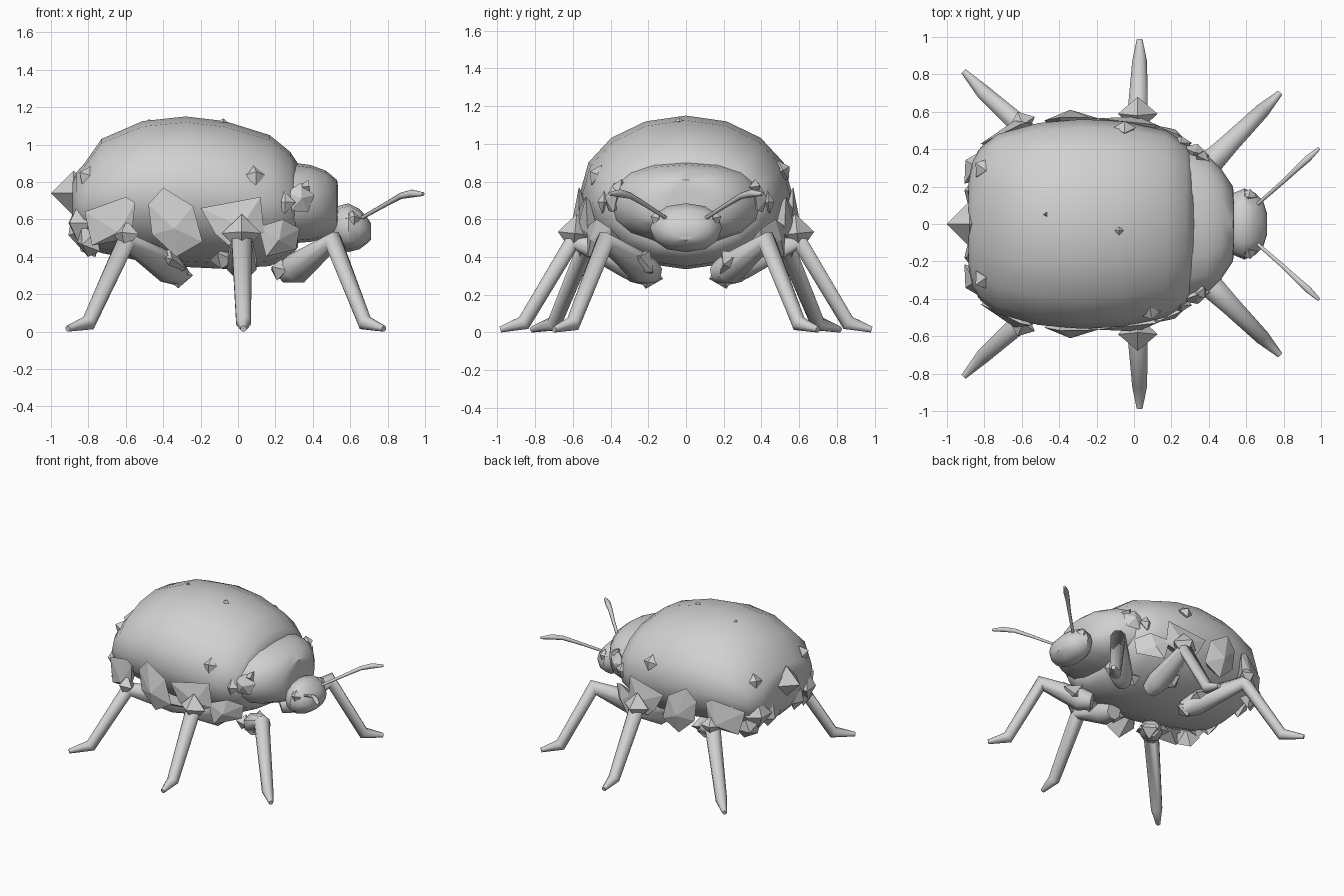
import bpy, bmesh, math
from mathutils import Vector

if "Cube" in bpy.data.objects:
    bpy.data.objects.remove(bpy.data.objects["Cube"])

grey = bpy.data.materials.new("plain grey")
grey.diffuse_color = (0.64, 0.64, 0.64, 1)
grey.use_nodes = True
grey.node_tree.nodes["Principled BSDF"].inputs["Base Color"].default_value = grey.diffuse_color


def finish(name, bm, smooth=35):
    bmesh.ops.recalc_face_normals(bm, faces=bm.faces)
    me = bpy.data.meshes.new(name)
    bm.to_mesh(me)
    bm.free()
    me.materials.append(grey)
    if smooth:
        me.polygons.foreach_set("use_smooth", [True] * len(me.polygons))
        me.set_sharp_from_angle(angle=math.radians(smooth))
    ob = bpy.data.objects.new(name, me)
    bpy.context.collection.objects.link(ob)
    return ob


def skin(bm, rings):
    """Join equal-length rings of points into a closed tube."""
    vs = [[bm.verts.new(p) for p in r] for r in rings]
    n = len(vs[0])
    for a, b in zip(vs, vs[1:]):
        for i in range(n):
            j = (i + 1) % n
            bm.faces.new((a[i], a[j], b[j], b[i]))
    bm.faces.new(vs[0])
    bm.faces.new(vs[-1])


def hull(name, stations, n=16, power=2.0):
    """Loft rounded sections (x, half width, bottom, top) along x."""
    def s(t):
        return math.copysign(abs(t) ** (2 / power), t)
    rings = []
    for x, w, zb, zt in stations:
        rings.append([(x, w * s(math.cos(i * math.tau / n)),
                       (zb + zt) / 2 + (zt - zb) / 2 * s(math.sin(i * math.tau / n)))
                      for i in range(n)])
    bm = bmesh.new()
    skin(bm, rings)
    return finish(name, bm, 40)


def limb(name, pts, n=8, smooth=60):
    """Tube through (x, y, z, radius) points, never below the ground."""
    P = [Vector(p[:3]) for p in pts]
    rings = []
    for i, p in enumerate(P):
        d = Vector()
        if i > 0:
            d += (p - P[i - 1]).normalized()
        if i < len(P) - 1:
            d += (P[i + 1] - p).normalized()
        d.normalize()
        u = d.cross(Vector((0, 0, 1))).normalized()
        v = u.cross(d)
        ring = []
        for k in range(n):
            a = math.tau * (k + 0.5) / n
            q = p + (u * math.cos(a) + v * math.sin(a)) * pts[i][3]
            q.z = max(q.z, 0)
            ring.append(q)
        rings.append(ring)
    bm = bmesh.new()
    skin(bm, rings)
    return finish(name, bm, smooth)


def spike(bm, outline, tip, back):
    """Faceted stone: an outline joined to an outer tip and an inner point."""
    ring = [bm.verts.new(p) for p in outline]
    a, b = bm.verts.new(tip), bm.verts.new(back)
    for i in range(len(ring)):
        j = (i + 1) % len(ring)
        bm.faces.new((ring[i], ring[j], a))
        bm.faces.new((ring[j], ring[i], b))


def gem(bm, c, direction, r, length, n=4, turn=0):
    """Regular spike pointing along a direction."""
    c, d = Vector(c), Vector(direction).normalized()
    u = d.cross(Vector((0, 0, 1)))
    u = u.normalized() if u.length > 0.01 else Vector((1, 0, 0))
    v = u.cross(d)
    ring = [c + (u * math.cos(turn + math.tau * k / n) + v * math.sin(turn + math.tau * k / n)) * r
            for k in range(n)]
    spike(bm, ring, c + d * length, c - d * r)


# abdomen with domed shell
BODY = [(-0.885, 0.23, 0.56, 0.80), (-0.865, 0.33, 0.51, 0.85), (-0.82, 0.41, 0.455, 0.90),
        (-0.73, 0.48, 0.42, 1.03), (-0.51, 0.54, 0.375, 1.125), (-0.28, 0.56, 0.345, 1.15),
        (-0.07, 0.55, 0.335, 1.125), (0.17, 0.50, 0.35, 1.05), (0.28, 0.43, 0.40, 0.96),
        (0.32, 0.36, 0.45, 0.90)]
hull("abdomen_shell", BODY)

# thorax and head
hull("thorax", [(0.28, 0.40, 0.47, 0.905), (0.39, 0.37, 0.48, 0.89),
                (0.47, 0.29, 0.50, 0.86), (0.53, 0.20, 0.52, 0.81), (0.535, 0.10, 0.58, 0.77)], 16, 2.3)
hull("head", [(0.49, 0.10, 0.49, 0.62), (0.53, 0.165, 0.45, 0.67), (0.59, 0.19, 0.425, 0.685),
              (0.65, 0.165, 0.44, 0.655), (0.69, 0.125, 0.47, 0.61), (0.71, 0.06, 0.49, 0.58)], 12, 2.2)


def body_y(x, z):
    """Half width of the abdomen at x and z, for seating plates."""
    x = min(max(x, -0.88), 0.31)
    for a, b in zip(BODY, BODY[1:]):
        if a[0] <= x <= b[0]:
            t = (x - a[0]) / (b[0] - a[0])
            w, zb, zt = (a[k] + (b[k] - a[k]) * t for k in (1, 2, 3))
            h = (max(z, 0.66) - (zb + zt) / 2) / ((zt - zb) / 2)
            return w * math.sqrt(max(0, 1 - h * h))


# outlines of the flank plates as (x, z), then their apex and how far it stands out
PLATES = [
    ([(-0.48, 0.68), (-0.40, 0.77), (-0.24, 0.67), (-0.19, 0.48), (-0.33, 0.40), (-0.46, 0.52)], (-0.34, 0.55), 0.07),
    ([(-0.82, 0.64), (-0.60, 0.72), (-0.55, 0.69), (-0.57, 0.50), (-0.78, 0.46)], (-0.64, 0.53), 0.06),
    ([(-0.20, 0.66), (0.12, 0.72), (0.14, 0.53), (-0.05, 0.46), (-0.12, 0.52)], (0.02, 0.56), 0.05),
    ([(0.11, 0.56), (0.24, 0.60), (0.33, 0.55), (0.31, 0.44), (0.15, 0.40)], (0.22, 0.49), 0.04),
]

for s, side in ((-1, "right"), (1, "left")):
    # legs: thigh, shin and pointed foot
    legs = {
        "front": [(0.25, 0.17, 0.315), (0.31, 0.23, 0.335), (0.51, 0.43, 0.48), (0.68, 0.60, 0.045), (0.78, 0.70, 0.015)],
        "middle": [(0.02, 0.20, 0.33), (0.02, 0.30, 0.36), (0.02, 0.60, 0.485), (0.03, 0.86, 0.05), (0.03, 0.985, 0.015)],
        "hind": [(-0.31, 0.18, 0.30), (-0.37, 0.25, 0.34), (-0.60, 0.52, 0.48), (-0.80, 0.70, 0.045), (-0.91, 0.815, 0.015)],
    }
    for name, pts in legs.items():
        radii = (0.06, 0.085, 0.058, 0.043, 0.017)
        limb(f"{name}_leg_{side}", [(x, s * y, z, r) for (x, y, z), r in zip(pts, radii)])

    # antennae thickening to a club
    limb(f"antenna_{side}", [(0.63, s * 0.08, 0.59, 0.010), (0.79, s * 0.22, 0.68, 0.013),
                             (0.87, s * 0.295, 0.725, 0.017), (0.93, s * 0.35, 0.738, 0.021),
                             (0.99, s * 0.405, 0.735, 0.010)], 6, 70)

    # eyes
    bm = bmesh.new()
    gem(bm, (0.615, s * 0.155, 0.605), (0.25, s, 0.35), 0.045, 0.035)
    finish(f"eye_{side}", bm, 0)

    # flank plates, standing away from the belly at their lower edge
    bm = bmesh.new()
    for outline, (ax, az), out in PLATES:
        pts = [(x, s * (body_y(x, z) + 0.02), z) for x, z in outline]
        y = body_y(ax, az)
        spike(bm, pts, (ax, s * (y + out), az), (ax, s * (y - 0.12), az))
    finish(f"flank_plates_{side}", bm, 0)

    # knee and shoulder stones, belly stones
    bm = bmesh.new()
    gem(bm, (0.02, s * 0.59, 0.525), (0, s, 0.1), 0.105, 0.09, 4)
    gem(bm, (-0.60, s * 0.545, 0.52), (-0.4, s, 0.2), 0.075, 0.06, 4)
    gem(bm, (0.33, s * 0.39, 0.71), (0.3, s, 0.1), 0.085, 0.04, 5, 0.4)
    gem(bm, (0.36, s * 0.36, 0.77), (0.6, s, 0.2), 0.05, 0.04, 3)
    gem(bm, (0.25, s * 0.44, 0.69), (0.1, s, 0.1), 0.06, 0.03, 4)
    gem(bm, (0.36, s * 0.25, 0.36), (0.3, s * 0.5, -0.6), 0.10, 0.05, 5)
    gem(bm, (-0.40, s * 0.28, 0.36), (-0.2, s * 0.3, -0.9), 0.13, 0.07, 5)
    gem(bm, (-0.32, s * 0.20, 0.30), (0, s * 0.2, -1), 0.08, 0.07, 4)
    gem(bm, (0.22, s * 0.24, 0.33), (-0.2, s * 0.2, -1), 0.06, 0.06, 4)
    gem(bm, (-0.08, s * 0.32, 0.38), (-0.2, s * 0.4, -0.8), 0.08, 0.05, 4)
    finish(f"leg_stones_{side}", bm, 0)

    # rear stones
    bm = bmesh.new()
    gem(bm, (-0.85, s * 0.31, 0.58), (-1, s * 0.6, 0), 0.11, 0.06, 4)
    gem(bm, (-0.86, s * 0.17, 0.53), (-1, s * 0.2, -0.3), 0.10, 0.05, 4)
    gem(bm, (-0.81, s * 0.30, 0.83), (-1, s * 0.7, 0.6), 0.06, 0.05, 4)
    gem(bm, (-0.80, s * 0.36, 0.48), (-0.7, s * 0.7, -0.3), 0.09, 0.05, 5)
    finish(f"rear_stones_{side}", bm, 0)

# tail spike and loose stones on the shell
bm = bmesh.new()
gem(bm, (-0.88, 0, 0.74), (-1, 0, 0), 0.12, 0.12, 4)
finish("tail_spike", bm, 0)
bm = bmesh.new()
gem(bm, (0.09, -0.475, 0.835), (0.2, -0.9, 0.5), 0.06, 0.04)
gem(bm, (-0.05, 0.515, 0.86), (0, 0.9, 0.5), 0.06, 0.04)
gem(bm, (-0.47, 0.05, 1.11), (-0.2, 0.1, 1), 0.025, 0.03, 3)
gem(bm, (-0.08, -0.035, 1.12), (0.1, 0, 1), 0.025, 0.02, 4)
finish("shell_stones", bm, 0)
